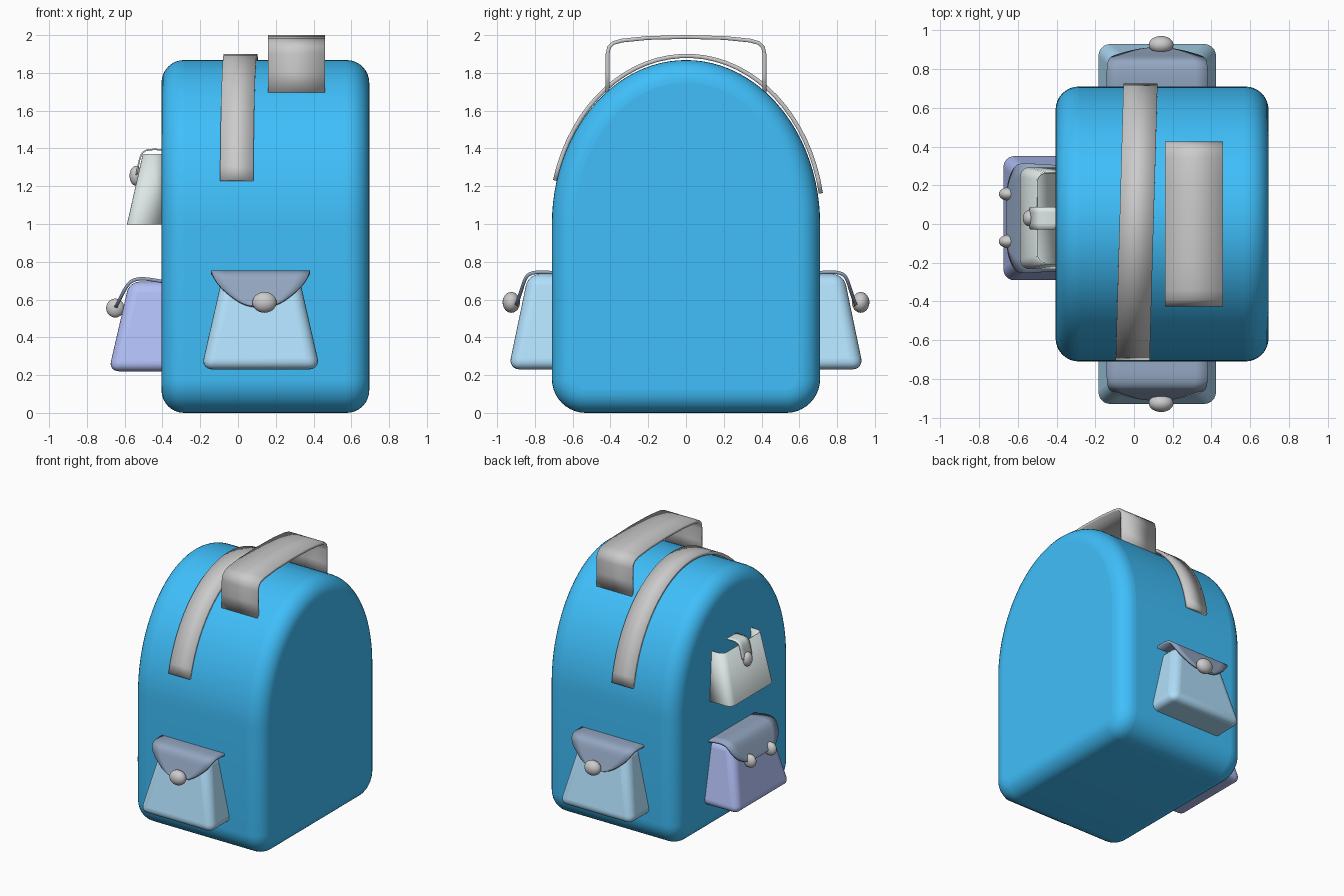
import bpy, bmesh, math
from mathutils import Vector

if "Cube" in bpy.data.objects:
    bpy.data.objects.remove(bpy.data.objects["Cube"])


def material(name, rgb):
    m = bpy.data.materials.new(name)
    m.diffuse_color = (*rgb, 1)
    m.use_nodes = True
    m.node_tree.nodes["Principled BSDF"].inputs["Base Color"].default_value = m.diffuse_color
    return m


BLUE = material("blue", (0.05, 0.52, 0.96))
SKY = material("sky", (0.44, 0.74, 0.96))
SLATE = material("slate", (0.29, 0.38, 0.53))
VIOLET = material("violet", (0.44, 0.52, 0.92))
MINT = material("mint", (0.72, 0.80, 0.79))


def make(name, verts, faces, mat=None):
    me = bpy.data.meshes.new(name)
    me.from_pydata(verts, [], faces)
    bm = bmesh.new()
    bm.from_mesh(me)
    bmesh.ops.recalc_face_normals(bm, faces=bm.faces)
    bm.to_mesh(me)
    bm.free()
    ob = bpy.data.objects.new(name, me)
    bpy.context.collection.objects.link(ob)
    if mat:
        me.materials.append(mat)
    return ob


def smooth(ob, angle=40):
    bpy.ops.object.select_all(action='DESELECT')
    ob.select_set(True)
    bpy.context.view_layer.objects.active = ob
    bpy.ops.object.shade_smooth_by_angle(angle=math.radians(angle))


def bevel(ob, width, segments):
    b = ob.modifiers.new("bevel", 'BEVEL')
    b.width, b.segments = width, segments
    b.limit_method, b.angle_limit = 'ANGLE', math.radians(50)
    b.use_clamp_overlap = False


def solidify(ob, thickness, offset=0):
    s = ob.modifiers.new("thickness", 'SOLIDIFY')
    s.thickness, s.offset = thickness, offset


def strip(name, pairs, thickness, mat=None, subdiv=0):
    """Band of cloth running through pairs of edge points."""
    n = len(pairs)
    ob = make(name, [p for pair in pairs for p in pair],
              [(2*i, 2*i+1, 2*i+3, 2*i+2) for i in range(n - 1)], mat)
    if subdiv:
        s = ob.modifiers.new("subdivision", 'SUBSURF')
        s.levels = s.render_levels = subdiv
    solidify(ob, thickness)
    smooth(ob)
    return ob


# Sides of the bag: local (across, outward, z) to world
def front(a, o, z): return (0.12 + a, -o, z)
def back(a, o, z): return (0.12 + a, o, z)
def left(a, o, z): return (-o, 0.03 + a, z)


def wedge(side, inner, z0, z1, w0, w1, o0, o1):
    """Eight corners of a pocket that tapers upward."""
    return [side(s * w, o, z) for z, w, out in ((z0, w0, o0), (z1, w1, o1))
            for s, o in ((-1, inner), (1, inner), (1, out), (-1, out))]


BOX = [(0, 1, 2, 3), (2, 3, 7, 6), (1, 2, 6, 5), (0, 3, 7, 4), (4, 5, 6, 7), (0, 1, 5, 4)]


def button(name, loc, scale):
    bpy.ops.mesh.primitive_uv_sphere_add(segments=24, ring_count=14, radius=1, location=loc)
    ob = bpy.context.object
    ob.name, ob.scale = name, scale
    bpy.ops.object.shade_smooth()


def flap(name, side, rows):
    strip(name, [(side(-w, o, z), side(w, o, z)) for o, z, w in rows], 0.018, SLATE, 3)


# Body: arched profile with rounded bottom corners
R = 0.18
prof = [(0.71 * math.cos(t), 1.0 + 0.868 * math.sin(t))
        for t in (math.pi * i / 48 for i in range(49))]
for cy, start in ((-0.71 + R, math.pi), (0.71 - R, 1.5 * math.pi)):
    prof += [(cy + R * math.cos(start + math.pi / 2 * i / 10),
              R + R * math.sin(start + math.pi / 2 * i / 10)) for i in range(11)]
n = len(prof)
body = make("bag_body", [(x, y, z) for x in (-0.405, 0.695) for y, z in prof],
            [tuple(range(n)), tuple(range(n, 2 * n))] +
            [(i, (i + 1) % n, n + (i + 1) % n, n + i) for i in range(n)], BLUE)
bevel(body, 0.12, 8)
smooth(body)

# Slightly slanted strap over the arch
pairs = []
for i in range(33):
    t = math.radians(10.5 + (165 - 10.5) * i / 32)
    y, z = 0.722 * math.cos(t) + 0.004, 1.0 + 0.89 * math.sin(t)
    x = 0.013 + 0.02 * y / 0.7
    pairs.append(((x - 0.088, y, z), (x + 0.088, y, z)))
strip("over_strap", pairs, 0.022)

# Carry handle
half = [(0.415, 1.685), (0.415, 1.80), (0.415, 1.90), (0.408, 1.935), (0.385, 1.958),
        (0.34, 1.971), (0.2, 1.985)]
path = half + [(0, 1.99)] + [(-y, z) for y, z in reversed(half)]
strip("carry_handle", [((0.16, y, z), (0.46, y, z)) for y, z in path], 0.02)

# Matching pockets on front and back
for label, side in (("front", front), ("back", back)):
    pocket = make(label + "_pocket",
                  wedge(side, 0.55, 0.23, 0.735, 0.315, 0.20, 0.94, 0.835), BOX, SKY)
    bevel(pocket, 0.06, 6)
    smooth(pocket)
    flap(label + "_flap", side,
         [(0.68, 0.742, 0.262), (0.70, 0.742, 0.262), (0.80, 0.748, 0.262), (0.845, 0.73, 0.255),
          (0.862, 0.68, 0.23), (0.878, 0.63, 0.175), (0.895, 0.58, 0.11), (0.905, 0.56, 0.04)])
    button(label + "_button", side(0.02, 0.925, 0.585), (0.064, 0.046, 0.055))

# Lower left pocket with two buttons
pocket = make("left_pocket", wedge(left, 0.25, 0.22, 0.695, 0.33, 0.235, 0.685, 0.575), BOX, VIOLET)
bevel(pocket, 0.055, 6)
smooth(pocket)
flap("left_flap", left,
     [(0.38, 0.695, 0.27), (0.40, 0.695, 0.275), (0.50, 0.714, 0.28), (0.565, 0.705, 0.285),
      (0.597, 0.66, 0.28), (0.622, 0.61, 0.25), (0.645, 0.565, 0.19), (0.65, 0.55, 0.13)])
for i, a in enumerate((-0.12, 0.125)):
    button(f"left_button_{i + 1}", left(a, 0.65, 0.555), (0.048, 0.034, 0.05))

# Open pouch above it: no top and no back wall
pouch = make("upper_pouch", wedge(left, 0.40, 1.0, 1.37, 0.26, 0.235, 0.585, 0.50), BOX[:4], MINT)
bm = bmesh.new()
bm.from_mesh(pouch.data)
bm.edges.ensure_lookup_table()
posts = [e for e in bm.edges if len(e.link_faces) == 2
         and abs(e.verts[0].co.z - e.verts[1].co.z) > 0.2]
bmesh.ops.bevel(bm, geom=posts, offset=0.045, segments=5, profile=0.5, affect='EDGES')
bm.to_mesh(pouch.data)
bm.free()
solidify(pouch, 0.008)
smooth(pouch)

# Pouch closing tab and button
tab = [(0.39, 1.39), (0.42, 1.395), (0.47, 1.395), (0.505, 1.385), (0.52, 1.35),
       (0.53, 1.30), (0.54, 1.25)]
strip("pouch_tab", [(left(-0.058, o, z), left(0.058, o, z)) for o, z in tab], 0.008, MINT, 2)
button("pouch_button", left(0, 0.54, 1.255), (0.034, 0.042, 0.053))
